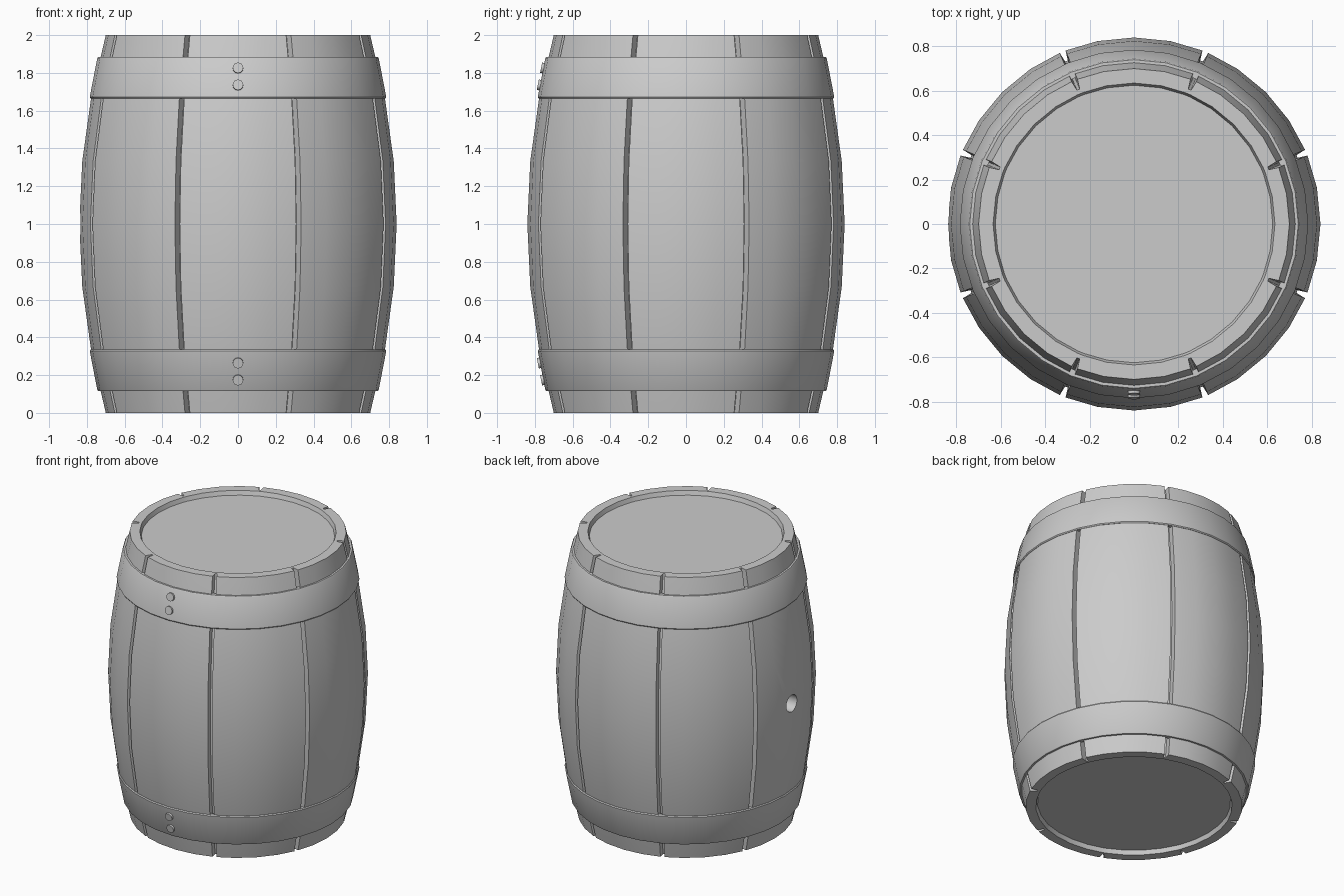
import bpy, bmesh, math

cube = bpy.data.objects.get("Cube")
if cube:
    bpy.data.objects.remove(cube, do_unlink=True)

grey = bpy.data.materials.new("plain grey")
grey.use_nodes = True
COLOUR = (0.6, 0.6, 0.6, 1)
grey.diffuse_color = COLOUR
grey.node_tree.nodes["Principled BSDF"].inputs["Base Color"].default_value = COLOUR

STAVES = 8
HALF = math.pi / STAVES          # half the angle of one stave
SLOT_DEPTH = 0.045


def finish(obj):
    if not obj.data.materials:
        obj.data.materials.append(grey)
    bpy.ops.object.select_all(action="DESELECT")
    obj.select_set(True)
    bpy.context.view_layer.objects.active = obj
    bpy.ops.object.shade_smooth_by_angle(angle=math.radians(30))


def loft(name, rings, closed):
    """Join equal rings of points into a skin, closed on itself or capped."""
    bm = bmesh.new()
    loops = [[bm.verts.new(p) for p in ring] for ring in rings]
    n = len(loops[0])
    pairs = list(zip(loops, loops[1:]))
    if closed:
        pairs.append((loops[-1], loops[0]))
    else:
        bm.faces.new(loops[0])
        bm.faces.new(loops[-1])
    for a, b in pairs:
        for i in range(n):
            j = (i + 1) % n
            bm.faces.new((a[i], a[j], b[j], b[i]))
    bmesh.ops.recalc_face_normals(bm, faces=bm.faces)
    mesh = bpy.data.meshes.new(name)
    bm.to_mesh(mesh)
    bm.free()
    obj = bpy.data.objects.new(name, mesh)
    bpy.context.collection.objects.link(obj)
    mesh.materials.append(grey)
    return obj


def stave_ring(r, z, slotted):
    """One level of all staves; slots narrow towards their floor."""
    top, floor = 0.014 / r, 0.007 / r
    shape = [(-HALF + floor, SLOT_DEPTH), (-HALF + top, 0), (-HALF / 2, 0), (0, 0),
             (HALF / 2, 0), (HALF - top, 0), (HALF - floor, SLOT_DEPTH)]
    points = []
    for s in range(STAVES):
        for angle, depth in shape:
            a = angle + 2 * HALF * s
            d = r - (depth if slotted else 0)
            points.append((d * math.cos(a), d * math.sin(a), z))
    return points


# Body: recessed ends, rims and bulging staves
levels = [(0.625, 0.03, False), (0.635, 0, False)]
for i in range(-3, 4):
    t = i / 3
    levels.append((0.84 - 0.14 * t * t, 1 + t, True))
levels += [(0.635, 2, False), (0.625, 1.97, False)]
body = loft("barrel_body", [stave_ring(*level) for level in levels], False)

# Bung hole in the stave on the right
bpy.ops.mesh.primitive_cylinder_add(vertices=16, radius=0.06, depth=0.2,
                                    location=(-0.84, 0, 1), rotation=(0, math.pi / 2, 0))
cutter = bpy.context.object
cutter.name = "bung_hole_cutter"
cutter.hide_render = True
cutter.data.materials.append(grey)
cut = body.modifiers.new("bung_hole", "BOOLEAN")
cut.operation = "DIFFERENCE"
cut.solver = "EXACT"
cut.object = cutter
bpy.ops.object.select_all(action="DESELECT")
body.select_set(True)
bpy.context.view_layer.objects.active = body
bpy.ops.object.modifier_apply(modifier=cut.name)
bpy.data.objects.remove(cutter, do_unlink=True)
finish(body)

# Hoops with their front rivets, mirrored top to bottom
SEGMENTS = 32
SLOPE = 0.194
profile = [(0.755, 1.665), (0.78, 1.665), (0.785, 1.672),
           (0.745, 1.878), (0.74, 1.885), (0.71, 1.885)]
for side, sign in (("upper", 1), ("lower", -1)):
    rings = []
    for r, z in profile:
        rings.append([(r * math.cos(k * math.tau / SEGMENTS),
                       r * math.sin(k * math.tau / SEGMENTS),
                       1 + sign * (z - 1)) for k in range(SEGMENTS)])
    finish(loft(side + "_hoop", rings, True))
    for place, z in (("inner", 1.735), ("outer", 1.825)):
        r = 0.785 - SLOPE * (z - 1.672)
        bpy.ops.mesh.primitive_cylinder_add(
            vertices=16, radius=0.028, depth=0.024,
            location=(0, -r, 1 + sign * (z - 1)),
            rotation=(math.pi / 2 - sign * math.atan(SLOPE), 0, 0))
        rivet = bpy.context.object
        rivet.name = side + "_" + place + "_rivet"
        finish(rivet)
